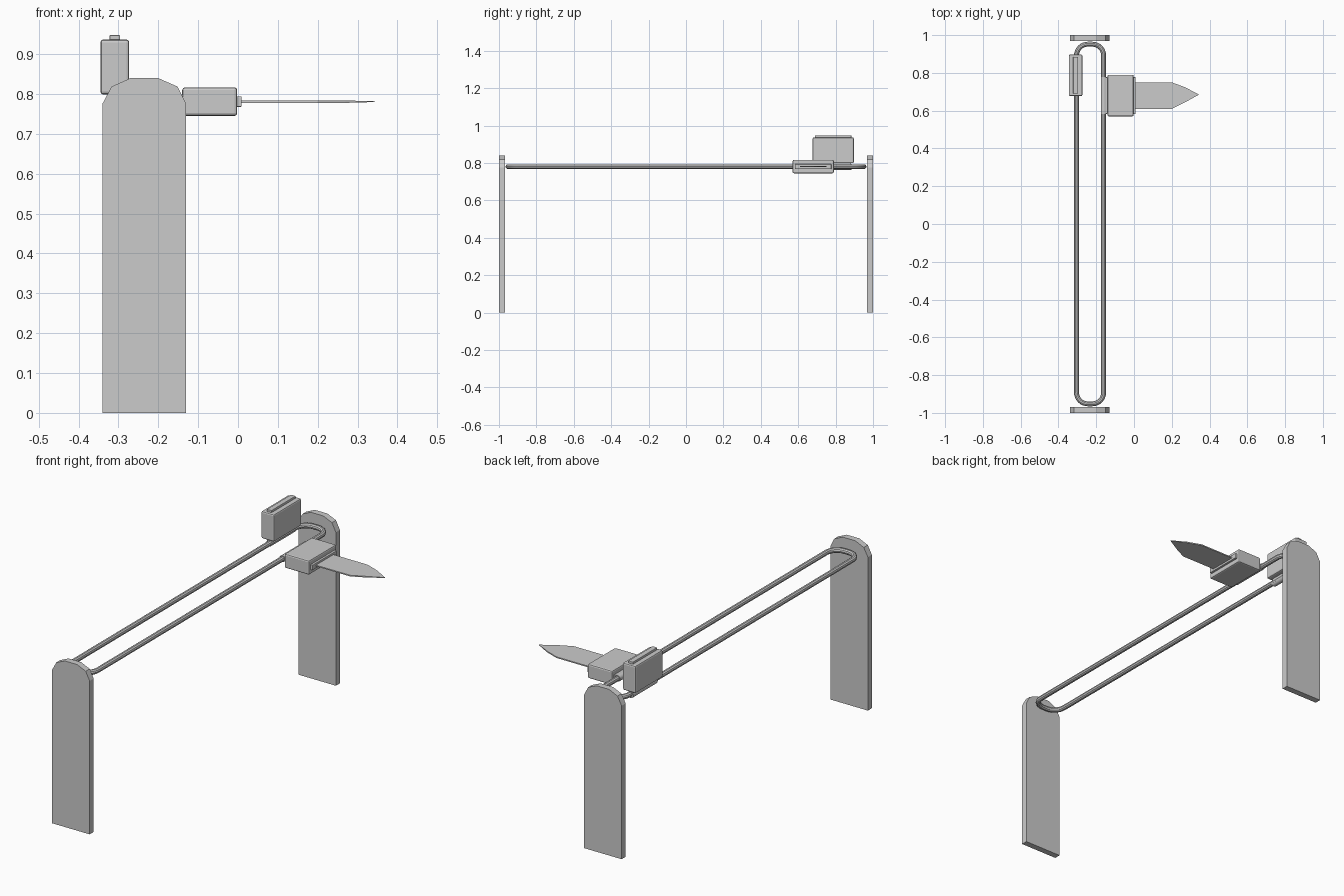
import bpy, bmesh
from math import pi, sin, cos
from mathutils import Matrix, Vector

cube = bpy.data.objects.get("Cube")
if cube:
    bpy.data.objects.remove(cube, do_unlink=True)

grey = bpy.data.materials.new("light grey")
grey.use_nodes = True
colour = (0.6, 0.6, 0.6, 1)
grey.diffuse_color = colour
grey.node_tree.nodes["Principled BSDF"].inputs["Base Color"].default_value = colour


def finish(name, bm, matrix=Matrix(), smooth=False):
    bmesh.ops.recalc_face_normals(bm, faces=bm.faces)
    mesh = bpy.data.meshes.new(name)
    bm.to_mesh(mesh)
    bm.free()
    mesh.materials.append(grey)
    obj = bpy.data.objects.new(name, mesh)
    bpy.context.collection.objects.link(obj)
    obj.matrix_world = matrix
    if smooth:
        shade(obj)
    return obj


def shade(obj):
    bpy.ops.object.select_all(action='DESELECT')
    obj.select_set(True)
    bpy.context.view_layer.objects.active = obj
    bpy.ops.object.shade_smooth_by_angle()


def prism(name, outline, offset, matrix=Matrix()):
    """Extrude a flat outline of 3D points along an offset."""
    bm = bmesh.new()
    face = bm.faces.new([bm.verts.new(p) for p in outline])
    new = bmesh.ops.extrude_face_region(bm, geom=[face])["geom"]
    moved = [v for v in new if isinstance(v, bmesh.types.BMVert)]
    bmesh.ops.translate(bm, verts=moved, vec=offset)
    return finish(name, bm, matrix)


def box(name, low, high, matrix, bevel=0):
    low, high = Vector(low), Vector(high)
    bm = bmesh.new()
    bmesh.ops.create_cube(bm, size=1)
    bmesh.ops.scale(bm, vec=high - low, verts=bm.verts)
    bmesh.ops.translate(bm, vec=(low + high) / 2, verts=bm.verts)
    if bevel:
        bmesh.ops.bevel(bm, geom=bm.edges[:], offset=bevel, segments=2,
                        profile=0.5, affect='EDGES')
    return finish(name, bm, matrix)


# End posts with a faceted round top
post = [(-0.34, 0), (-0.13, 0), (-0.13, 0.776), (-0.152, 0.819),
        (-0.20, 0.84), (-0.27, 0.84), (-0.317, 0.819), (-0.34, 0.776)]
for name, y in (("front_post", -1), ("back_post", 0.968)):
    prism(name, [(x, y, z) for x, z in post], (0, 0.032, 0))

# Rail loop: a tube swept along a rounded rectangle
RAIL_Z, RAIL_X = 0.781, -0.2325
half_w, half_l, radius = 0.072, 0.952, 0.06
points = []
for corner, (sx, sy) in enumerate(((1, 1), (-1, 1), (-1, -1), (1, -1))):
    for step in range(9):
        a = (corner + step / 8) * pi / 2
        points.append((RAIL_X + sx * (half_w - radius) + radius * cos(a),
                       sy * (half_l - radius) + radius * sin(a), RAIL_Z))
curve = bpy.data.curves.new("rail_path", 'CURVE')
curve.dimensions = '3D'
curve.bevel_depth = 0.013
curve.bevel_resolution = 3
spline = curve.splines.new('POLY')
spline.points.add(len(points) - 1)
for point, co in zip(spline.points, points):
    point.co = (*co, 1)
spline.use_cyclic_u = True
path = bpy.data.objects.new("rail_path", curve)
bpy.context.collection.objects.link(path)
bpy.context.view_layer.update()
bm = bmesh.new()
tube = path.to_mesh()
bm.from_mesh(tube)
path.to_mesh_clear()
bpy.data.objects.remove(path, do_unlink=True)
finish("rail", bm, smooth=True)


# Holders: sleeve on the rail, block, and end strip, built outward along +x
def holder(name, matrix):
    bm = bmesh.new()
    bmesh.ops.create_cone(bm, cap_ends=True, segments=16, radius1=0.016,
                          radius2=0.016, depth=0.195,
                          matrix=Matrix.Rotation(pi / 2, 4, 'X'))
    finish(name + "_sleeve", bm, matrix, smooth=True)
    box(name + "_neck", (0, -0.095, -0.012), (0.03, 0.095, 0.012), matrix)
    box(name + "_block", (0.02, -0.11, -0.036), (0.158, 0.11, 0.036),
        matrix, bevel=0.007)
    box(name + "_strip", (0.15, -0.097, -0.013), (0.169, 0.097, 0.013),
        matrix, bevel=0.002)


side = Matrix.Translation((-0.16, 0.68, RAIL_Z))
upright = (Matrix.Translation((-0.309, 0.787, RAIL_Z - 0.002))
           @ Matrix.Rotation(-pi / 2, 4, 'Y'))
holder("side_holder", side)
holder("upright_holder", upright)

# Pointed blade, thinned toward the tip
blade = [(0.16, -0.07), (0.36, -0.07), (0.43, -0.036), (0.504, 0.005),
         (0.43, 0.044), (0.36, 0.07), (0.16, 0.07)]
obj = prism("blade", [(x, y, -0.003) for x, y in blade], (0, 0, 0.006), side)
for v in obj.data.vertices:
    if v.co.x > 0.5:
        v.co.z *= 0.3
